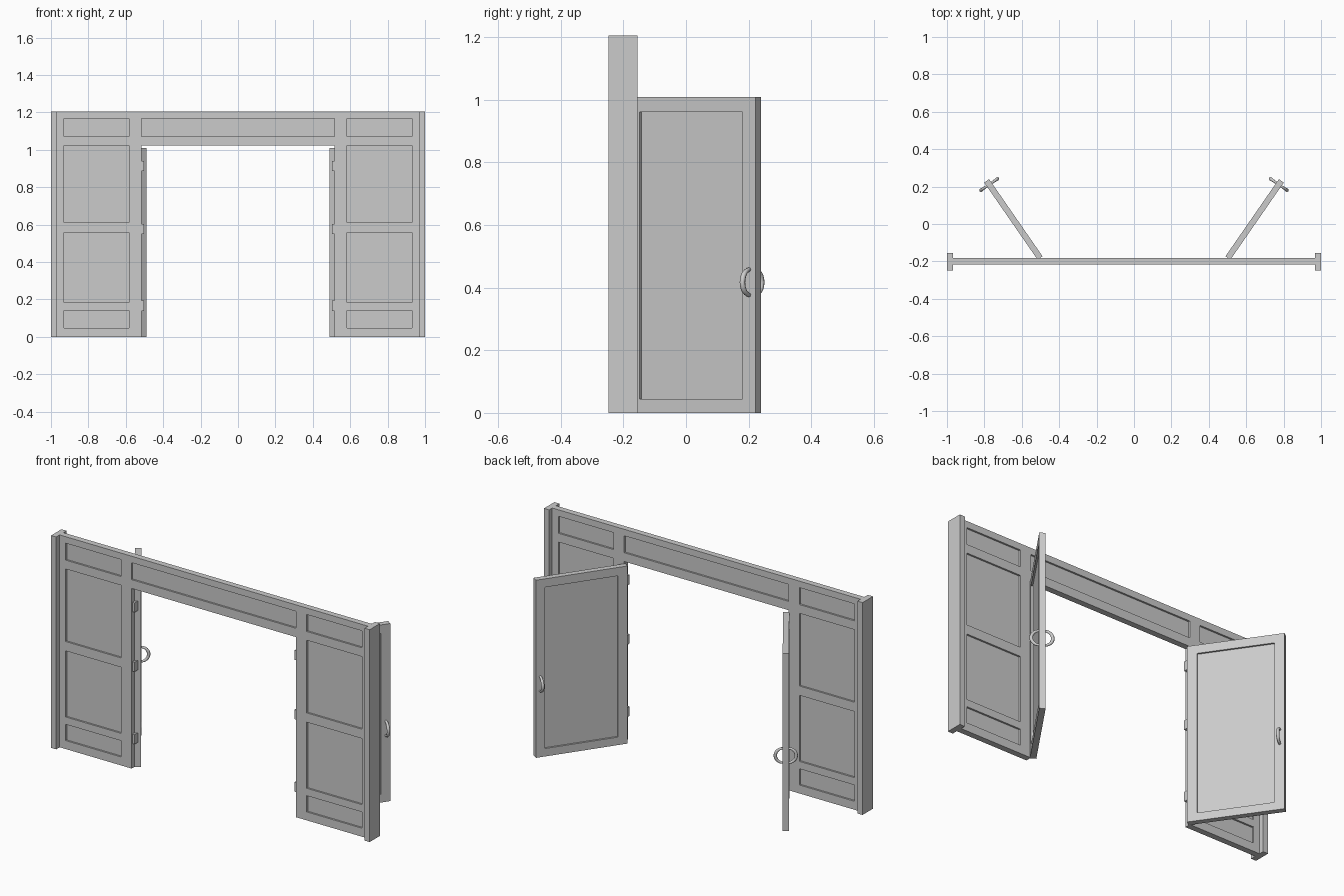
import bpy, bmesh, math
from mathutils import Matrix

if "Cube" in bpy.data.objects:
    bpy.data.objects.remove(bpy.data.objects["Cube"])


def finish(name, bm, matrix=Matrix(), mirror=False):
    bmesh.ops.recalc_face_normals(bm, faces=bm.faces)
    bm.transform(matrix)
    mesh = bpy.data.meshes.new(name)
    bm.to_mesh(mesh)
    bm.free()
    ob = bpy.data.objects.new(name, mesh)
    bpy.context.collection.objects.link(ob)
    if mirror:
        ob.modifiers.new("Mirror", "MIRROR").use_mirror_merge = False
    return ob


def box(name, x, y, z, mirror=True):
    bm = bmesh.new()
    bmesh.ops.create_cube(bm, size=1)
    for v in bm.verts:
        v.co = [a[0] if c < 0 else a[1] for c, a in zip(v.co, (x, y, z))]
    return finish(name, bm, mirror=mirror)


def panelled(name, xs, zs, depth, matrix, mirror=False):
    """Solid slab on a grid; depth(i, k) gives each cell's half thickness."""
    bm = bmesh.new()
    nx, nz = len(xs) - 1, len(zs) - 1

    def d(i, k):
        return depth(i, k) if 0 <= i < nx and 0 <= k < nz else 0

    def quad(*pts):
        bm.faces.new([bm.verts.new(p) for p in pts])

    def step(a, b, p, q):
        for s in (-1, 1):
            if a != b:
                quad((p[0], s * a, p[1]), (q[0], s * a, q[1]),
                     (q[0], s * b, q[1]), (p[0], s * b, p[1]))

    for i in range(nx + 1):
        for k in range(nz + 1):
            h = d(i, k)
            if h:
                for y in (-h, h):
                    quad((xs[i], y, zs[k]), (xs[i + 1], y, zs[k]),
                         (xs[i + 1], y, zs[k + 1]), (xs[i], y, zs[k + 1]))
            if k < nz:
                step(d(i - 1, k), h, (xs[i], zs[k]), (xs[i], zs[k + 1]))
            if i < nx:
                step(d(i, k - 1), h, (xs[i], zs[k]), (xs[i + 1], zs[k]))
    bmesh.ops.remove_doubles(bm, verts=bm.verts, dist=1e-5)
    bmesh.ops.recalc_face_normals(bm, faces=bm.faces)
    bmesh.ops.dissolve_limit(bm, angle_limit=0.01, verts=bm.verts, edges=bm.edges)
    return finish(name, bm, matrix, mirror)


# Panelled wall with doorway and header
def wall_depth(i, k):
    if i == 3:
        return 0 if k < 6 else (0.007 if k == 7 else 0.017)
    return 0.007 if i in (1, 5) and k in (1, 3, 5, 7) else 0.017


panelled("wall",
         [-.968, -.93, -.583, -.516, .516, .583, .93, .968],
         [0, .048, .14, .182, .557, .61, 1.022, 1.072, 1.168, 1.205],
         wall_depth, Matrix.Translation((0, -.2, 0)))

# End posts
box("end_post", (.968, 1), (-.248, -.155), (0, 1.205))

# Open doors, swung back from the jambs
swing = Matrix.Translation((.502, -.182, 0)) @ Matrix.Rotation(math.radians(55.3), 4, "Z")
panelled("door", [0, .052, .452, .502], [0, .045, .96, 1.008],
         lambda i, k: 0.006 if i == k == 1 else 0.016, swing, True)

# Hinges
for z in (.166, .577, .914):
    box("hinge_leaf", (.502, .517), (-.21, -.178), (z - .027, z + .027))

# Curved pull handles on both faces of each door
for side, label in ((-1, "outer"), (1, "inner")):
    curve = bpy.data.curves.new("handle_path", "CURVE")
    curve.dimensions = "3D"
    curve.bevel_depth = 1
    curve.bevel_resolution = 2
    curve.use_fill_caps = True
    spline = curve.splines.new("POLY")
    n = 13
    spline.points.add(n - 1)
    for i, p in enumerate(spline.points):
        a = math.pi * (i / (n - 1) - .5)
        p.co = (.478, side * (.013 + .041 * math.cos(a)), .417 + .041 * math.sin(a), 1)
        p.radius = .006 + .003 * math.cos(a)
    tmp = bpy.data.objects.new("handle_path", curve)
    bpy.context.collection.objects.link(tmp)
    bm = bmesh.new()
    bm.from_mesh(tmp.to_mesh())
    bpy.data.objects.remove(tmp)
    bmesh.ops.remove_doubles(bm, verts=bm.verts, dist=1e-5)
    ob = finish(label + "_handle", bm, swing, True)
    bpy.ops.object.select_all(action="DESELECT")
    ob.select_set(True)
    bpy.context.view_layer.objects.active = ob
    bpy.ops.object.shade_smooth_by_angle(angle=math.radians(50))
